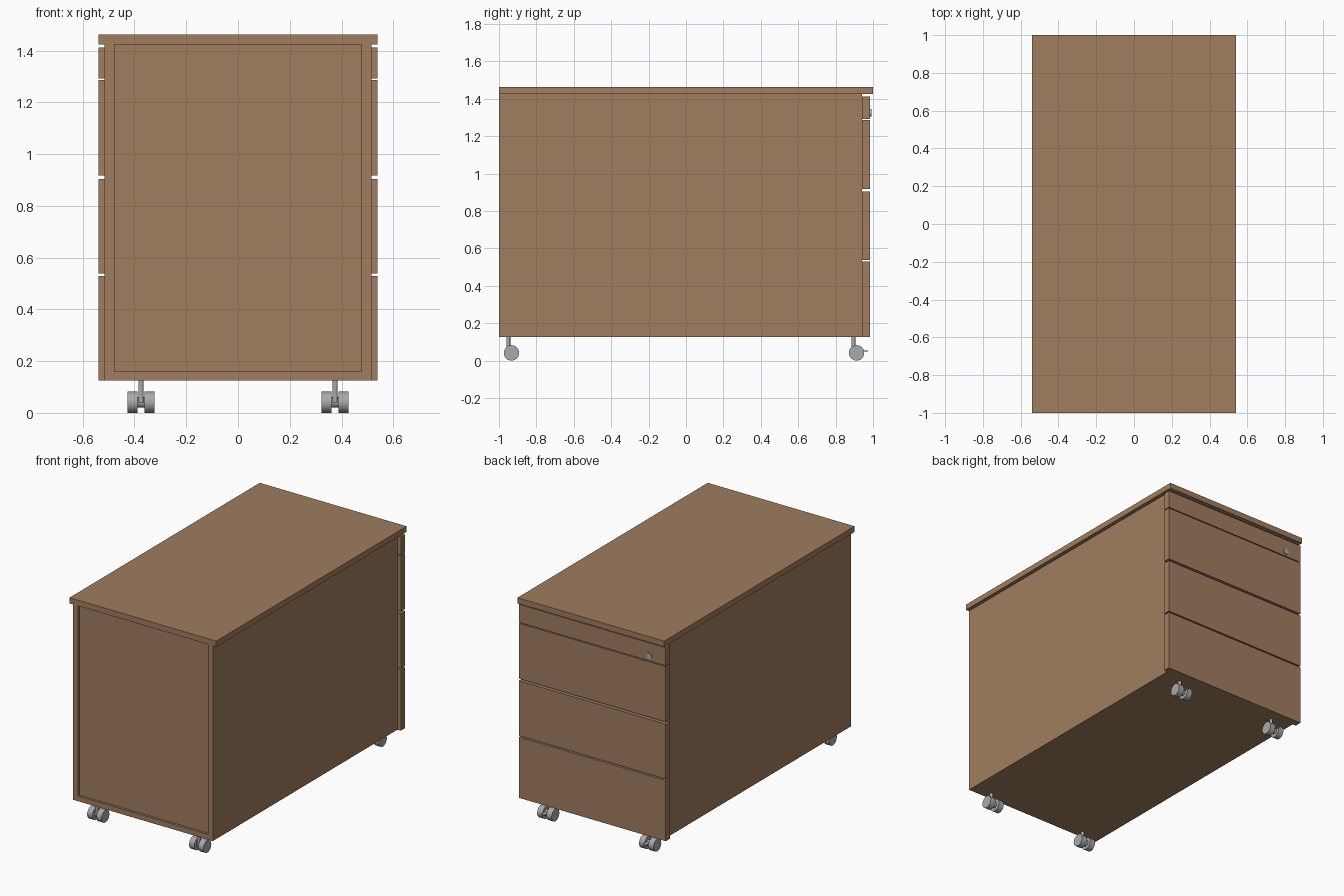
import bpy, math

if "Cube" in bpy.data.objects:
    bpy.data.objects.remove(bpy.data.objects["Cube"])


def material(name, rgb):
    m = bpy.data.materials.new(name)
    m.diffuse_color = (*rgb, 1.0)
    m.use_nodes = True
    m.node_tree.nodes["Principled BSDF"].inputs["Base Color"].default_value = m.diffuse_color
    return m


WOOD = material("wood_brown", (0.352, 0.205, 0.114))
METAL = material("metal_grey", (0.40, 0.40, 0.40))


def box(name, x0, x1, y0, y1, z0, z1, mat):
    bpy.ops.mesh.primitive_cube_add(size=1, location=((x0 + x1) / 2, (y0 + y1) / 2, (z0 + z1) / 2))
    o = bpy.context.object
    o.name = name
    o.scale = (x1 - x0, y1 - y0, z1 - z0)
    bpy.ops.object.transform_apply(location=False, rotation=False, scale=True)
    o.data.materials.append(mat)
    return o


def cylinder(name, loc, radius, length, axis, mat, sides=32):
    rot = {"x": (0, math.pi / 2, 0), "y": (math.pi / 2, 0, 0), "z": (0, 0, 0)}[axis]
    bpy.ops.mesh.primitive_cylinder_add(vertices=sides, radius=radius, depth=length, location=loc, rotation=rot)
    o = bpy.context.object
    o.name = name
    o.data.materials.append(mat)
    bpy.ops.object.shade_smooth_by_angle(angle=math.radians(35))
    return o


# Top board
box("top_board", -0.54, 0.54, -1.0, 1.0, 1.424, 1.462, WOOD)

# Carcass: side panels, bottom, top rail panel and recessed back
for s, side in ((-1, "left"), (1, "right")):
    xs = sorted((s * 0.515, s * 0.478))
    box(side + "_side_panel", *xs, -1.0, 0.94, 0.125, 1.424, WOOD)
box("bottom_panel", -0.478, 0.478, -1.0, 0.94, 0.125, 0.16, WOOD)
box("back_panel", -0.478, 0.478, -0.985, -0.955, 0.16, 1.424, WOOD)

# Drawer fronts, wider than the carcass, with narrow gaps between them
drawers = [("bottom", 0.125, 0.529), ("lower", 0.538, 0.904),
           ("upper", 0.918, 1.286), ("pencil", 1.292, 1.412)]
for name, z0, z1 in drawers:
    box(name + "_drawer_front", -0.54, 0.54, 0.94, 0.985, z0, z1, WOOD)

# Lock on the pencil drawer
cylinder("drawer_lock", (-0.42, 0.982, 1.325), 0.02, 0.018, "y", METAL, 24)

# Twin-wheel casters
for cx, side in ((-0.375, "left"), (0.375, "right")):
    for cy, end in ((-0.933, "front"), (0.912, "rear")):
        tag = side + "_" + end
        for k in (-1, 1):
            cylinder(f"{tag}_wheel_{'inner' if k * cx < 0 else 'outer'}",
                     (cx + k * 0.0335, cy, 0.041), 0.041, 0.039, "x", METAL)
        cylinder(tag + "_axle", (cx, cy, 0.041), 0.02, 0.06, "x", METAL, 24)
        cylinder(tag + "_stem", (cx, cy - 0.017, 0.0825), 0.0105, 0.085, "z", METAL, 20)
        # Brake lever on the rear casters
        if end == "rear":
            box(tag + "_brake_lever", cx - 0.012, cx + 0.012, cy, 0.972, 0.047, 0.053, METAL)
